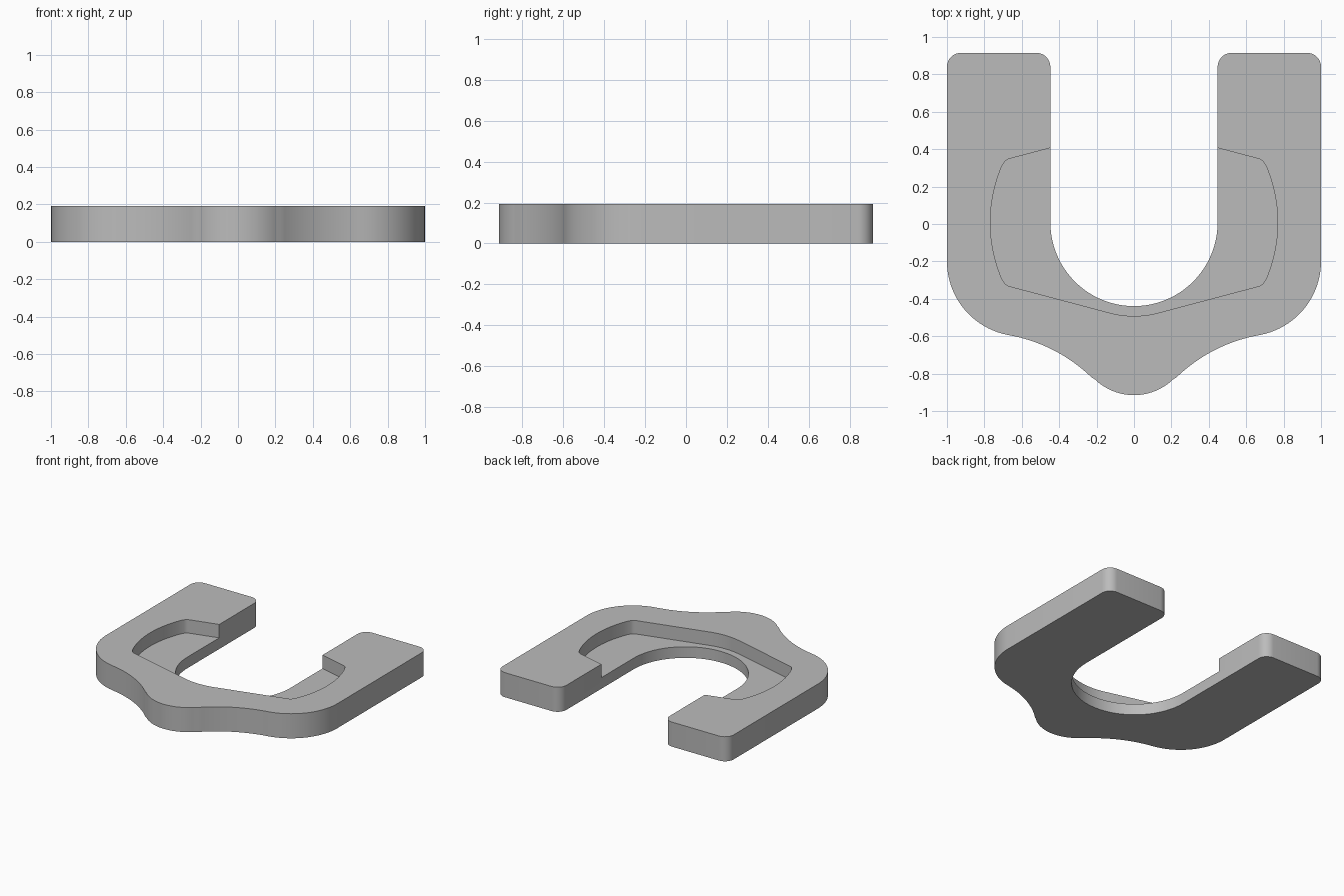
import bpy, bmesh
from math import radians, cos, sin

if "Cube" in bpy.data.objects:
    bpy.data.objects.remove(bpy.data.objects["Cube"])

HEIGHT, FLOOR = 0.192, 0.087
CY = 0.008  # centre of the round opening

gray = bpy.data.materials.new("plain gray")
gray.use_nodes = True
gray.diffuse_color = (0.5, 0.5, 0.5, 1)
gray.node_tree.nodes["Principled BSDF"].inputs["Base Color"].default_value = (0.5, 0.5, 0.5, 1)


def arc(cx, cy, r, a0, a1, n):
    """Points on a circle from angle a0 to a1, in degrees."""
    angles = [radians(a0 + (a1 - a0) * i / n) for i in range(n + 1)]
    return [(cx + r * cos(a), cy + r * sin(a)) for a in angles]


def mirrored(half):
    """Close a right-hand half profile with its mirror image."""
    return half + [(-x, y) for x, y in reversed(half) if x > 1e-5]


def prism(name, points, z0, z1):
    bm = bmesh.new()
    base = bm.faces.new([bm.verts.new((x, y, z0)) for x, y in points])
    top = bmesh.ops.extrude_face_region(bm, geom=[base])["geom"]
    verts = [v for v in top if isinstance(v, bmesh.types.BMVert)]
    bmesh.ops.translate(bm, verts=verts, vec=(0, 0, z1 - z0))
    bmesh.ops.recalc_face_normals(bm, faces=bm.faces)
    mesh = bpy.data.meshes.new(name)
    bm.to_mesh(mesh)
    bm.free()
    mesh.materials.append(gray)
    obj = bpy.data.objects.new(name, mesh)
    bpy.context.collection.objects.link(obj)
    return obj


# U-shaped body: nose, concave shoulder, outer corner, arm end, round opening
outline = arc(0, -0.613, 0.302, -90, -46, 12)
outline += arc(0.818, -1.431, 0.85, 134, 100, 16)
outline += arc(0.6, -0.2, 0.4, -79, 0, 20)
outline += arc(0.925, 0.84, 0.075, 0, 90, 8)
outline += arc(0.522, 0.84, 0.075, 90, 180, 8)
outline += arc(0, CY, 0.447, 0, -90, 32)
outline[-1] = (0, outline[-1][1])
outline[0] = (0, outline[0][1])
# the nose and the opening both meet the mirror plane, so skip their doubles
body = prism("u_bracket", mirrored(outline), 0, HEIGHT)

# Recess: straight slanted edges, rounded corners and bowed sides
recess = arc(0, CY, 0.5, -90, -75, 6)
recess += arc(0.655, -0.287, 0.047, -75, -24, 5)
recess += arc(0, CY, 0.768, -23, 23, 20)
recess += arc(0.655, 0.303, 0.047, 24, 75, 5)
recess += [(0.129, CY + 0.483)]
recess[0] = (0, recess[0][1])
cutter = prism("recess_cutter", mirrored(recess), FLOOR, HEIGHT + 0.1)
cutter.hide_render = True

# Sink the recess into the body
cut = body.modifiers.new("recess", "BOOLEAN")
cut.operation = "DIFFERENCE"
cut.solver = "EXACT"
cut.object = cutter
bpy.context.view_layer.objects.active = body
bpy.ops.object.select_all(action="DESELECT")
body.select_set(True)
bpy.ops.object.modifier_apply(modifier=cut.name)
bpy.data.objects.remove(cutter)

bpy.ops.object.shade_smooth_by_angle(angle=radians(25))
